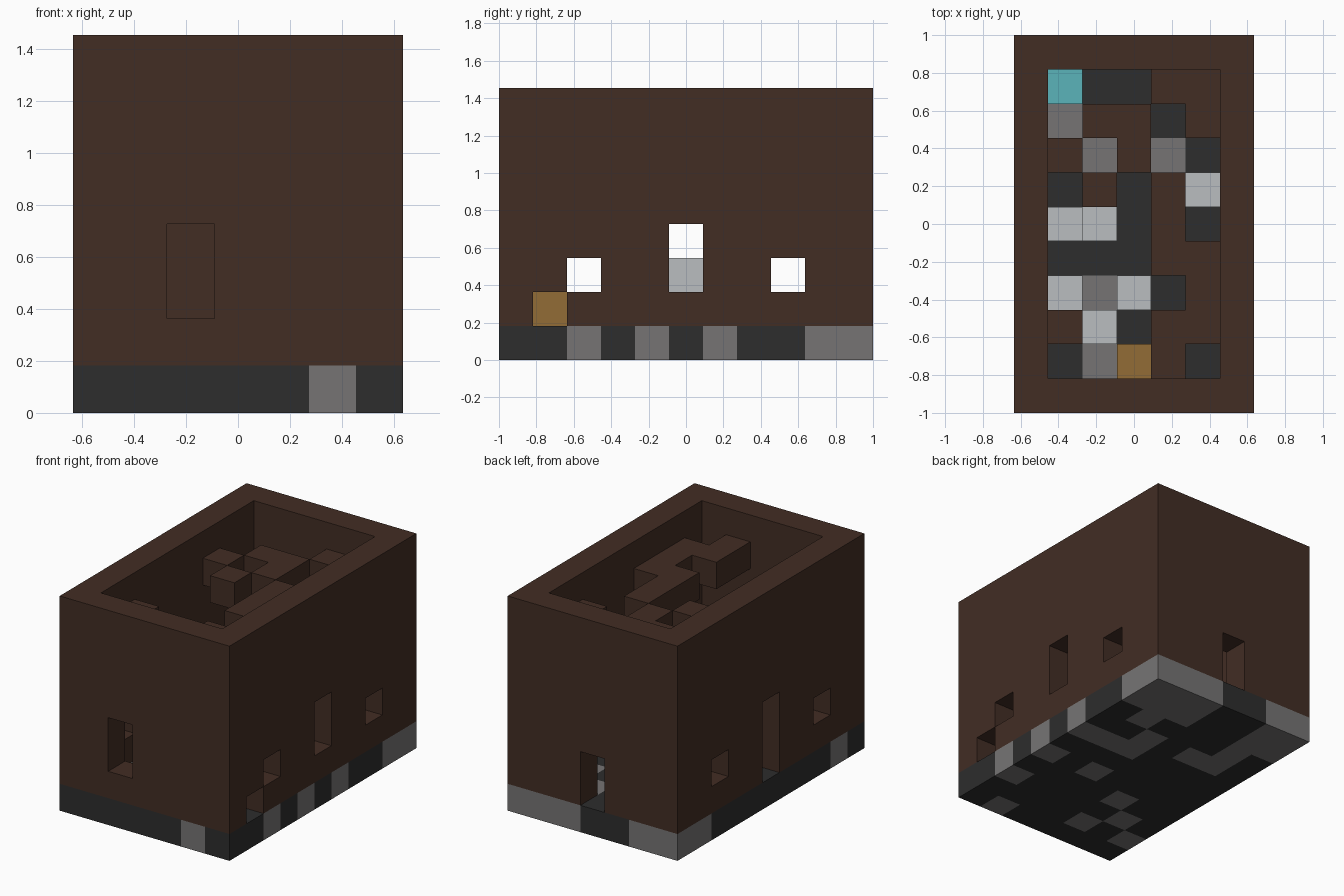
import bpy
import bmesh
from mathutils import Vector

if "Cube" in bpy.data.objects:
    bpy.data.objects.remove(bpy.data.objects["Cube"], do_unlink=True)

NX, NY, NZ = 7, 11, 8          # building size in blocks
U = 2 / NY                     # block edge


def material(name, rgb):
    linear = [((c / 255 + 0.055) / 1.055) ** 2.4 for c in rgb] + [1]
    m = bpy.data.materials.new(name)
    m.use_nodes = True
    m.diffuse_color = linear
    m.node_tree.nodes["Principled BSDF"].inputs["Base Color"].default_value = linear
    return m


brown = material("dark_brown_wood", (66, 45, 36))
dark = material("dark_stone", (45, 45, 45))
grey = material("grey_stone", (118, 116, 116))
light = material("light_grey_metal", (186, 190, 192))
cyan = material("cyan_gem", (91, 179, 186))
gold = material("golden_wood", (146, 108, 54))

AXES = [Vector(a) for a in ((1, 0, 0), (0, 1, 0), (0, 0, 1))]


def blocks(name, cells, mats):
    """Mesh the outer skin of unit blocks; cells maps (x, y, z) to a material slot."""
    bm = bmesh.new()
    for cell, slot in cells.items():
        centre = Vector(cell) + Vector((0.5, 0.5, 0.5))
        for i, n in enumerate(AXES):
            u, v = AXES[(i + 1) % 3] / 2, AXES[(i + 2) % 3] / 2
            for s in (1, -1):
                if tuple(int(c) for c in Vector(cell) + n * s) in cells:
                    continue
                c = centre + n * s / 2
                ring = [c - u - v, c + u - v, c + u + v, c - u + v][::s]
                face = bm.faces.new([bm.verts.new(
                    ((p.x - NX / 2) * U, (p.y - NY / 2) * U, p.z * U)) for p in ring])
                face.material_index = slot
    bmesh.ops.remove_doubles(bm, verts=bm.verts, dist=U / 100)
    mesh = bpy.data.meshes.new(name)
    bm.to_mesh(mesh)
    bm.free()
    for m in mats:
        mesh.materials.append(m)
    bpy.context.collection.objects.link(bpy.data.objects.new(name, mesh))


def plan(rows, x0, y0, z, key):
    """Read a floor plan drawn with the back row first."""
    return {(x0 + x, y0 + y, z): key[ch]
            for y, row in enumerate(reversed(rows.split()))
            for x, ch in enumerate(row) if ch in key}


# Foundation of mixed dark and grey stone
foundation = """
GG..GGG
GG..GGG
.G...G.
.GG.G..
....GGG
.......
....G.G
..G....
.G....G
G.G....
.....G.
"""
blocks("foundation", plan(foundation, 0, 0, 0, {".": 0, "G": 1}), [dark, grey])

# Outer walls with door and window openings
walls = {(x, y, z): 0 for x in range(NX) for y in range(NY) for z in range(1, NZ)
         if x in (0, NX - 1) or y in (0, NY - 1)}


def opening(x, y, low, high):
    for z in range(low, high):
        walls.pop((x, y, z))


for side in (0, NX - 1):
    for y in (2, 8):
        opening(side, y, 2, 3)
opening(0, 5, 1, 4)            # left-hand doorway
opening(NX - 1, 5, 2, 4)       # tall side window
opening(NX - 1, 1, 1, 2)       # low side gap
opening(2, 0, 2, 4)            # front window
opening(3, NY - 1, 1, 3)       # back doorway
blocks("walls", walls, [brown])

# Broken ceiling set one block below the rim
ceiling = """
...##
.##.#
#.#..
.#.#.
...#.
...##
....#
#..##
...#.
"""
blocks("ceiling", plan(ceiling, 1, 1, NZ - 2, {"#": 0}), [brown])

# Furnishings on the floor
metal = {(x, y, 1): 0 for x, y in ((1, 3), (3, 3), (2, 2), (1, 5), (2, 5), (5, 6))}
metal[1, 5, 2] = 0
blocks("metal_blocks", metal, [light])
blocks("gem_block", {(1, 9, 1): 0}, [cyan])
blocks("chest_block", {(3, 1, 1): 0}, [gold])
